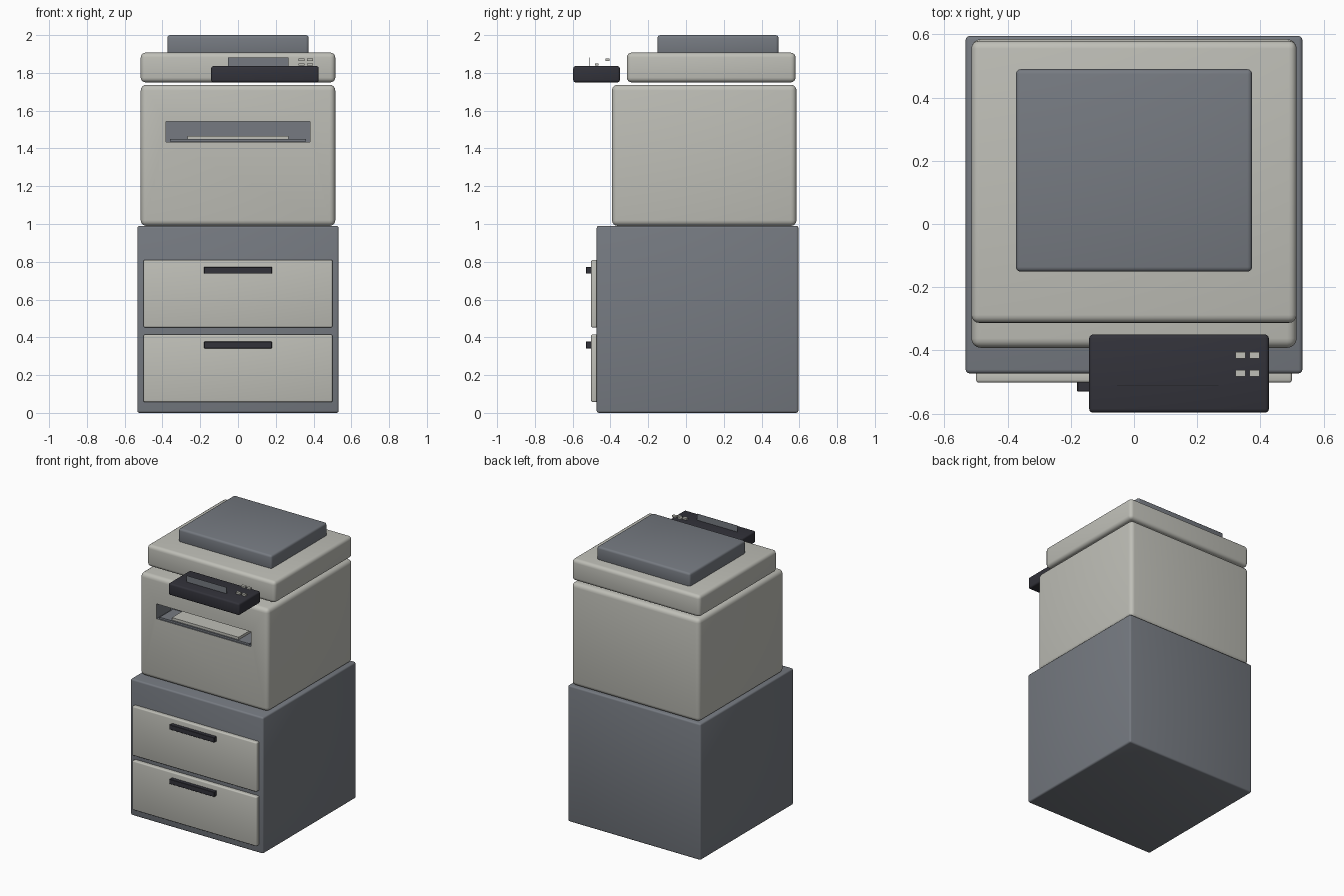
import bpy

if "Cube" in bpy.data.objects:
    bpy.data.objects.remove(bpy.data.objects["Cube"])


def material(name, rgb):
    m = bpy.data.materials.new(name)
    m.diffuse_color = (*rgb, 1)
    m.use_nodes = True
    m.node_tree.nodes["Principled BSDF"].inputs["Base Color"].default_value = m.diffuse_color
    return m


LIGHT = material("warm light grey", (0.52, 0.52, 0.475))
GREY = material("slate grey", (0.18, 0.195, 0.22))
DARK = material("charcoal", (0.032, 0.032, 0.042))


def box(name, x, y, z, mat, bevel=0.0, segments=3):
    """Box from (min, max) ranges, with optional rounded edges."""
    bpy.ops.mesh.primitive_cube_add(
        size=1, location=[sum(r) / 2 for r in (x, y, z)])
    ob = bpy.context.object
    ob.name = name
    ob.scale = [r[1] - r[0] for r in (x, y, z)]
    bpy.ops.object.transform_apply(location=True, rotation=False, scale=True)
    ob.data.materials.append(mat)
    if bevel:
        mod = ob.modifiers.new("rounded edges", 'BEVEL')
        mod.width, mod.segments = bevel, segments
        bpy.ops.object.modifier_apply(modifier=mod.name)
        bpy.ops.object.shade_smooth_by_angle()
    return ob


# Cabinet with two drawers and their handles
box("cabinet", (-0.533, 0.533), (-0.473, 0.595), (0, 0.99), GREY, 0.012)
for label, z0, z1 in (("lower", 0.057, 0.415), ("upper", 0.452, 0.81)):
    box(label + "_drawer", (-0.5, 0.5), (-0.502, -0.465), (z0, z1), LIGHT, 0.008)
    box(label + "_handle", (-0.18, 0.18), (-0.53, -0.495),
        (z1 - 0.073, z1 - 0.038), DARK, 0.002, 1)

# Printer body with a recessed output slot
body = box("printer_body", (-0.515, 0.515), (-0.392, 0.585), (0.99, 1.737),
           LIGHT, 0.03, 4)
body.data.materials.append(GREY)
cutter = box("slot_cutter", (-0.38, 0.38), (-0.5, -0.23), (1.435, 1.543), GREY)
cutter.hide_render = True
cutter.hide_set(True)
bpy.context.view_layer.objects.active = body
body.select_set(True)
cut = body.modifiers.new("output slot", 'BOOLEAN')
cut.operation, cut.solver, cut.object = 'DIFFERENCE', 'EXACT', cutter
bpy.ops.object.modifier_apply(modifier=cut.name)
bpy.data.objects.remove(cutter)
for f in body.data.polygons:  # slot lining
    c = f.center
    inside = abs(c.x) < 0.385 and -0.39 < c.y < -0.22 and 1.43 < c.z < 1.55
    f.material_index = 1 if inside else 0
bpy.ops.object.shade_smooth_by_angle()

# Output tray and paper
box("output_tray", (-0.36, 0.36), (-0.385, -0.232), (1.436, 1.449), GREY)
box("paper_stack", (-0.268, 0.268), (-0.375, -0.232), (1.449, 1.467), LIGHT)

# Scanner and its lid
box("scanner", (-0.515, 0.515), (-0.313, 0.58), (1.75, 1.907), LIGHT, 0.025, 4)
box("scanner_lid", (-0.374, 0.374), (-0.151, 0.49), (1.895, 2.0), GREY, 0.015)

# Control panel with upright screen and buttons
box("control_panel", (-0.142, 0.427), (-0.597, -0.35), (1.75, 1.836), DARK, 0.012)
box("screen", (-0.054, 0.268), (-0.513, -0.511), (1.825, 1.882), GREY)
for row, (y, z) in enumerate(((-0.473, 1.845), (-0.416, 1.87))):
    for col, x in enumerate((0.337, 0.382)):
        box(f"button_{row}_{col}", (x - 0.016, x + 0.016),
            (y - 0.01, y + 0.01), (z - 0.006, z + 0.006), LIGHT)
